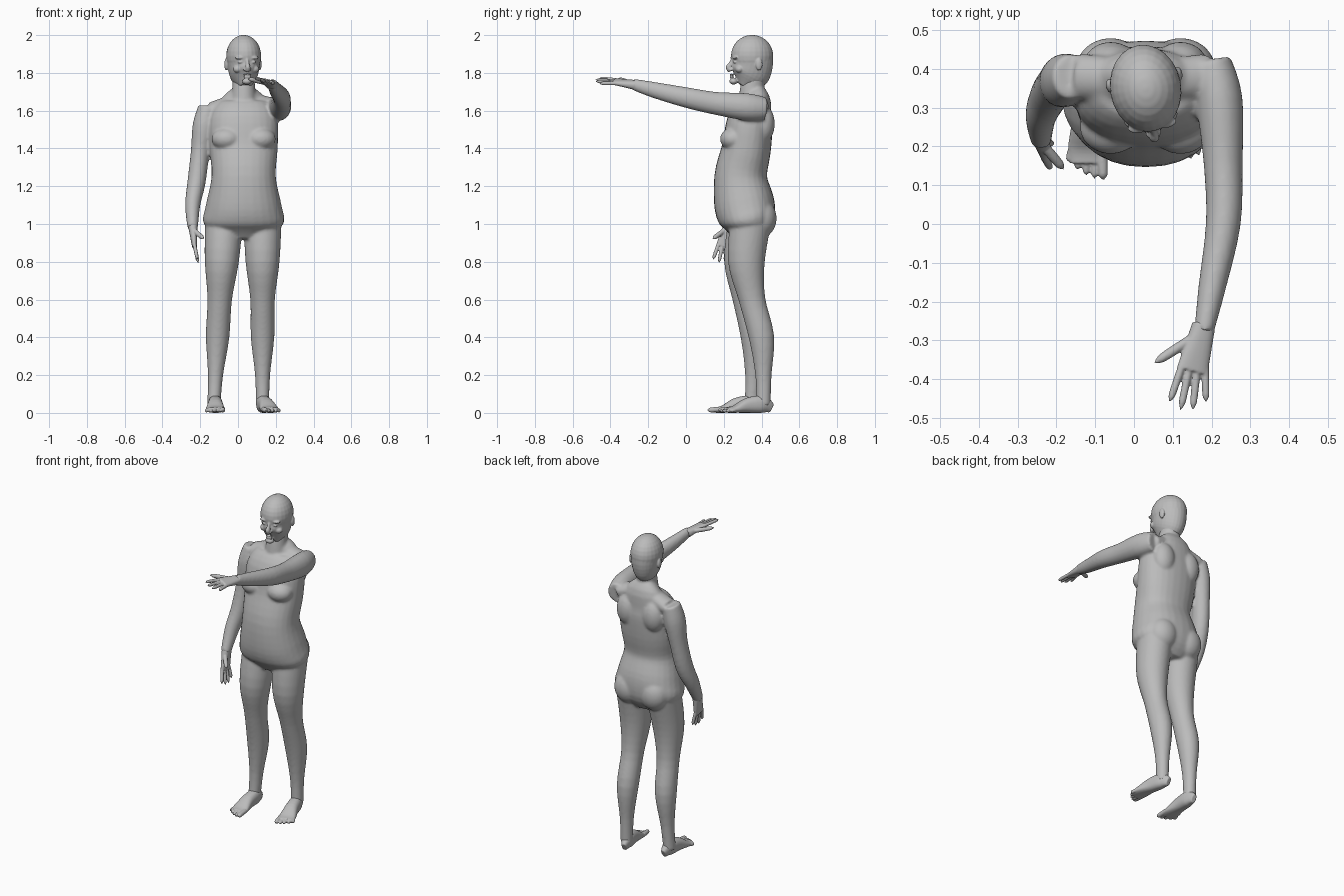
import bpy, bmesh, math
from mathutils import Vector, Matrix

default_cube = bpy.data.objects.get("Cube")
if default_cube:
    bpy.data.objects.remove(default_cube, do_unlink=True)

X_AXIS, Y_AXIS = Vector((1, 0, 0)), Vector((0, 1, 0))

# One plain grey for the whole figure
grey = bpy.data.materials.new("plain grey")
grey.use_nodes = True
grey.diffuse_color = (0.5, 0.5, 0.5, 1)
shader = next(node for node in grey.node_tree.nodes if node.type == 'BSDF_PRINCIPLED')
shader.inputs["Base Color"].default_value = grey.diffuse_color


def spline(rows, steps=4):
    """Smooth curve through rows of (x, y, z, half width, half depth)."""
    result = []
    for index in range(len(rows) - 1):
        before, start = rows[max(index - 1, 0)], rows[index]
        end, after = rows[index + 1], rows[min(index + 2, len(rows) - 1)]
        for step in range(steps):
            t = step / steps
            result.append([
                b + t * ((c - a) + t * ((2 * a - 5 * b + 4 * c - d)
                                        + t * (3 * b - a - 3 * c + d))) / 2
                for a, b, c, d in zip(before, start, end, after)])
    result.append(list(rows[-1]))
    return result


def signed_power(value, exponent):
    return math.copysign(abs(value) ** exponent, value)


def loft(bm, rows, across=X_AXIS, roundness=1.0, sides=28):
    """Closed tube of rounded sections; 'across' is the width direction."""
    rows = spline(rows)
    centres = [Vector(row[:3]) for row in rows]
    rings = []
    for index, (centre, row) in enumerate(zip(centres, rows)):
        following = centres[min(index + 1, len(rows) - 1)]
        previous = centres[max(index - 1, 0)]
        ahead = (following - previous).normalized()
        u = (across - ahead * across.dot(ahead)).normalized()
        v = ahead.cross(u)
        width, depth = (max(size, 0.002) for size in row[3:])
        ring = []
        for side in range(sides):
            angle = math.tau * side / sides
            ring.append(bm.verts.new(
                centre + u * width * signed_power(math.cos(angle), roundness)
                + v * depth * signed_power(math.sin(angle), roundness)))
        rings.append(ring)
    for lower, upper in zip(rings, rings[1:]):
        for side in range(sides):
            bm.faces.new((lower[side - 1], lower[side], upper[side], upper[side - 1]))
    bm.faces.new(rings[0][::-1])
    bm.faces.new(rings[-1])


def limb(bm, rows, depth_ratio, across=X_AXIS):
    """Tube through rows of (x, y, z, radius)."""
    loft(bm, [(x, y, z, radius, radius * depth_ratio) for x, y, z, radius in rows], across)


def blob(bm, centre, radii):
    matrix = Matrix.Translation(centre) @ Matrix.Diagonal((*radii, 1))
    bmesh.ops.create_uvsphere(bm, u_segments=24, v_segments=14, radius=1, matrix=matrix)


def digit(bm, base, tip, radius, across):
    """Finger or toe with a rounded end."""
    rows = []
    for step in range(7):
        t = step / 6
        size = radius * math.sqrt(1 - t ** 6)
        rows.append((*base.lerp(tip, t), size, size))
    loft(bm, rows, across, sides=14)


def make(name, bm, voxel, smoothing, matrix=Matrix()):
    """Fuse the overlapping volumes of one part into a single skin."""
    bm.transform(matrix)
    bmesh.ops.recalc_face_normals(bm, faces=bm.faces)
    mesh = bpy.data.meshes.new(name)
    bm.to_mesh(mesh)
    bm.free()
    mesh.materials.append(grey)
    part = bpy.data.objects.new(name, mesh)
    bpy.context.collection.objects.link(part)
    fuse = part.modifiers.new("fuse", 'REMESH')
    fuse.mode = 'VOXEL'
    fuse.voxel_size = voxel
    fuse.use_smooth_shade = True
    soften = part.modifiers.new("soften", 'SMOOTH')
    soften.factor = 0.5
    soften.iterations = smoothing


# Torso from the pelvis to the base of the neck: height, depth centre, half sizes
MIDDLE = 0.03
TORSO = [(.92, .33, .1, .08), (1, .33, .21, .14), (1.1, .31, .2, .16),
         (1.25, .29, .17, .14), (1.4, .32, .18, .13), (1.55, .34, .18, .12),
         (1.65, .37, .13, .08), (1.7, .35, .07, .06)]
body = bmesh.new()
loft(body, [(MIDDLE, y, z, width, depth) for z, y, width, depth in TORSO], roundness=0.9)

# Neck and shoulder slopes
limb(body, [(MIDDLE, .35, 1.65, .07), (MIDDLE, .35, 1.72, .06), (MIDDLE, .37, 1.8, .06)], 1.05)
for shoulder in ((-.14, .38, 1.6, .06), (.19, .38, 1.62, .06)):
    limb(body, [(MIDDLE, .37, 1.67, .05), shoulder], 0.75, Y_AXIS)

# Chest, shoulder blades and buttocks
for side in (-1, 1):
    x = MIDDLE + side * .09
    blob(body, (x, .25, 1.45), (.08, .07, .06))
    blob(body, (x, .41, 1.53), (.07, .06, .1))
    blob(body, (x, .4, 1.03), (.09, .08, .1))

# Legs: height, radius, depth centre; the right leg slants forward and outward
LEG = [(1, .1, .34), (.8, .09, .32), (.6, .065, .35), (.4, .062, .4), (.2, .04, .41),
       (.04, .035, .41)]
limb(body, [(.13, y, z, radius) for z, radius, y in LEG], 1.08)
limb(body, [(-.075 - .055 * (1 - z), y - .01 - .055 * (1 - z), z, radius)
            for z, radius, y in LEG], 1.08)

# Left arm stretched forward, right arm hanging
limb(body, [(.2, .42, 1.61, .05), (.22, .32, 1.62, .06), (.23, .15, 1.64, .05),
            (.23, 0, 1.67, .045), (.2, -.17, 1.71, .035), (.18, -.28, 1.74, .025)], 1.2)
limb(body, [(-.16, .38, 1.62, .05), (-.18, .37, 1.52, .06), (-.2, .36, 1.38, .05),
            (-.22, .33, 1.22, .048), (-.24, .28, 1.1, .04), (-.24, .22, .98, .028)], 1.15)
make("body", body, 0.008, 6)

# Head: skull and tapering jaw, turned slightly to its left
head = bmesh.new()
blob(head, (0, 0, 1.89), (.092, .113, .111))
JAW = [(1.73, -.05, .03, .03), (1.78, -.02, .07, .1), (1.84, 0, .085, .11), (1.9, 0, .09, .11)]
loft(head, [(0, y, z, width, depth) for z, y, width, depth in JAW])

# Nose, lips and chin
limb(head, [(0, -.1, 1.88, .008), (0, -.115, 1.85, .009), (0, -.125, 1.83, .014),
            (0, -.115, 1.81, .012)], 1.2)
for lip_height in (1.79, 1.778):
    blob(head, (0, -.11, lip_height), (.023, .01, .006))
blob(head, (0, -.1, 1.755), (.026, .022, .017))
for side in (-1, 1):
    # Nostril, brow, eyelid, cheek and ear
    blob(head, (side * .012, -.116, 1.817), (.009, .011, .008))
    blob(head, (side * .036, -.096, 1.88), (.028, .015, .009))
    blob(head, (side * .034, -.098, 1.857), (.015, .01, .007))
    blob(head, (side * .045, -.076, 1.82), (.025, .022, .02))
    blob(head, (side * .09, .022, 1.845), (.01, .018, .032))
make("head", head, 0.004, 4,
     Matrix.Translation((MIDDLE, .35, 0)) @ Matrix.Rotation(math.radians(10), 4, 'Z'))


def hand(name, wrist, knuckles, fingertip, thumb_tip, across):
    """Palm, four fanned fingers and a thumb on the side opposite to 'across'."""
    wrist, knuckles, fingertip = Vector(wrist), Vector(knuckles), Vector(fingertip)
    across = across.normalized()
    bm = bmesh.new()
    loft(bm, [(*wrist.lerp(knuckles, t), .03 + .012 * t, .026 - .013 * t)
              for t in (0, 0.5, 1)], across, roundness=0.85)
    for finger in range(4):
        spread = finger - 1.5
        base = wrist.lerp(knuckles, 0.9) + across * .021 * spread
        shorter = (knuckles - fingertip) * .1 * spread ** 2
        digit(bm, base, fingertip + shorter + across * .033 * spread, .01, across)
    thumb_base = wrist.lerp(knuckles, 0.25) - across * .015
    digit(bm, thumb_base, Vector(thumb_tip), .013, wrist - knuckles)
    make(name, bm, 0.0035, 3)


# Left hand reaches forward with the thumb side raised; right hand hangs
hand("left_hand", (.18, -.26, 1.735), (.15, -.38, 1.755), (.135, -.485, 1.76),
     (.05, -.36, 1.77), Vector((1, 0, -0.3)))
hand("right_hand", (-.24, .23, 1), (-.23, .2, .88), (-.21, .19, .79),
     (-.18, .14, .92), Y_AXIS)

# Feet: distance forward, half width, height; toes get shorter outward
FOOT = [(-.05, .015, .05), (0, .035, .09), (.08, .04, .08), (.15, .05, .04), (.19, .045, .03)]
for name, ankle, inner, toe_out in (("left_foot", (.13, .405, 0), -1, 14),
                                    ("right_foot", (-.12, .347, 0), 1, 0)):
    foot = bmesh.new()
    loft(foot, [(0, -forward, height / 2, width, height / 2)
                for forward, width, height in FOOT], roundness=0.85)
    for toe in range(5):
        x = inner * (.037 - .02 * toe)
        thickness = .01 if toe else .014
        digit(foot, Vector((x, -.16, thickness + .006)),
              Vector((x * 1.1, .003 * toe ** 2 - .235, thickness)), thickness, X_AXIS)
    make(name, foot, 0.0035, 3,
         Matrix.Translation(ankle) @ Matrix.Rotation(math.radians(toe_out), 4, 'Z'))
